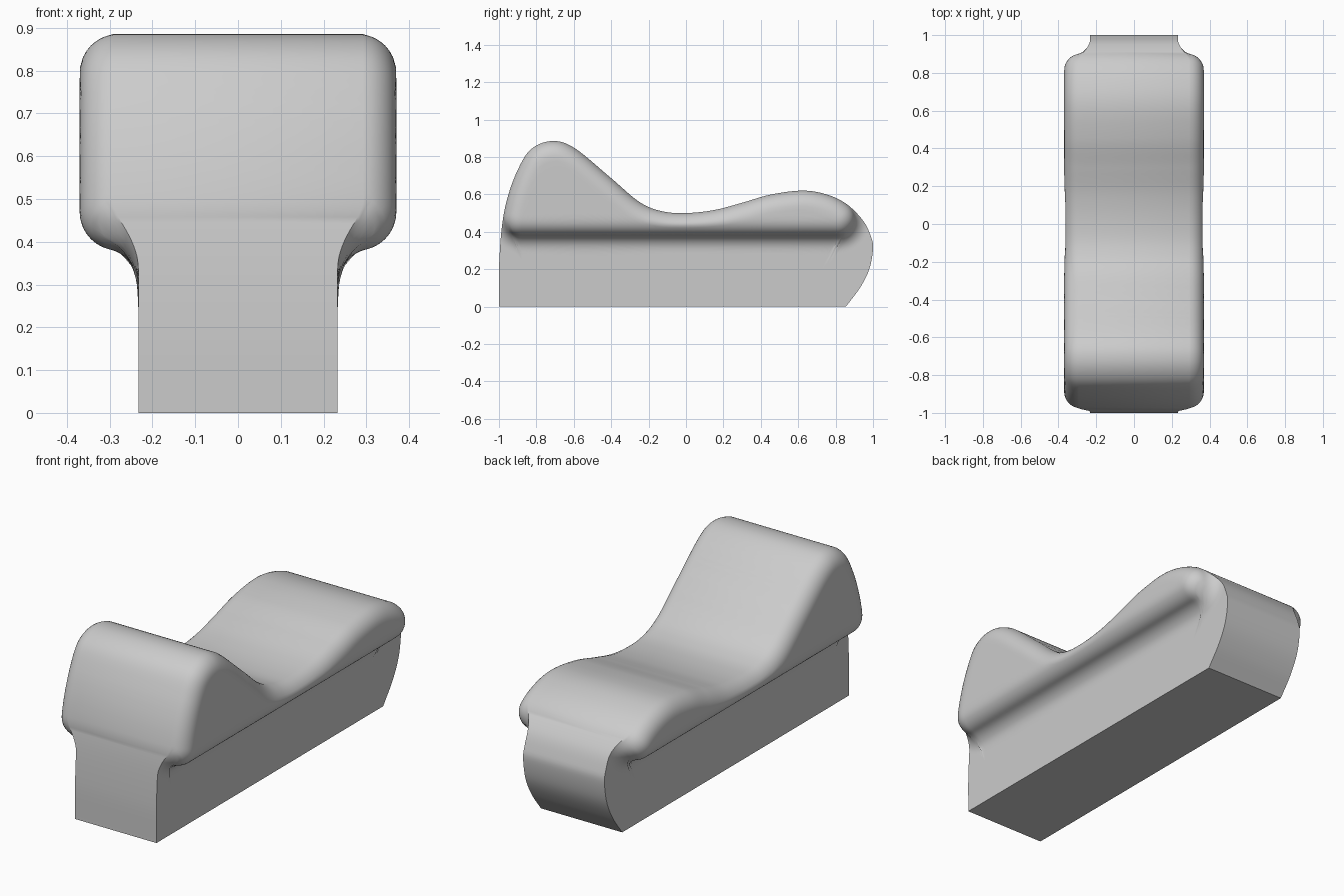
import bpy, bmesh, math
from mathutils import Vector, kdtree

cube = bpy.data.objects.get("Cube")
if cube:
    bpy.data.objects.remove(cube, do_unlink=True)

# Dimensions
STEM, HALF = 0.233, 0.37       # half widths of the stem and the overhanging pad
ROUND, COVE = 0.09, 0.085      # rounded pad rim, hollow fillet under it
LEDGE = 0.38                   # underside of the pad
COLS, ROWS, FINE = 220, 44, 240

# Side outline (y, z), from the front foot over the top to the back foot
OUTLINE = [(-1, 0), (-1, .2), (-.985, .42), (-.955, .58), (-.9, .73),
           (-.83, .84), (-.72, .885), (-.6, .85), (-.41, .695), (-.25, .56),
           (-.13, .51), (0, .5), (.15, .516), (.3, .555), (.45, .598),
           (.62, .62), (.75, .6), (.86, .547), (.95, .455), (.99, .37),
           (1, .31), (.98, .2), (.93, .1), (.855, 0)]


def smooth_curve(points, steps):
    """Cubic curve through all the points."""
    p = [Vector(q) for q in points]
    p = [2 * p[0] - p[1]] + p + [2 * p[-1] - p[-2]]
    out = []
    for a, b, c, d in zip(p, p[1:], p[2:], p[3:]):
        for k in range(steps):
            t = k / steps
            out.append(b + (c - a) * t / 2 + (2 * a - 5 * b + 4 * c - d) * t * t / 2
                       + (3 * b - a - 3 * c + d) * t ** 3 / 2)
    return out + [p[-2]]


def resample(keys, items, count):
    """Pick evenly spaced items along rising keys, with linear blending."""
    out, j = [], 0
    for i in range(count + 1):
        goal = keys[-1] * i / count
        while j < len(keys) - 2 and keys[j + 1] < goal:
            j += 1
        span = keys[j + 1] - keys[j]
        f = min(1, (goal - keys[j]) / span) if span > 1e-9 else 0
        out.append(items[j].lerp(items[j + 1], f))
    return out


def running_length(items):
    total = [0.0]
    for a, b in zip(items, items[1:]):
        total.append(total[-1] + (b - a).length)
    return total


dense = smooth_curve(OUTLINE, 150)
tree = kdtree.KDTree(len(dense))
for i, p in enumerate(dense):
    tree.insert((p.x, p.y, 0), i)
tree.balance()


def nearest(p):
    co, _, dist = tree.find((p.x, p.y, 0))
    return Vector((co.x, co.y)), dist


# Centres of the rounded pad corners, one at each end
corners = []
for side in (-1, 1):
    c = Vector((side, LEDGE + ROUND))
    c.x = side * 0.93
    while nearest(c)[1] < ROUND:
        c.x -= side * 0.002
    n = (nearest(c)[0] - c).normalized()
    corners.append((side, c, Vector((side * n.y, -side * n.x))))


def pad_depth(p):
    """How far a point of the side lies inside the pad outline."""
    for side, c, tangent in corners:
        d = p - c
        if side * d.x > 0 and d.dot(tangent) > 0:
            return ROUND - d.length
    return min(nearest(p)[1], p.y - LEDGE)


RISE = math.sqrt((ROUND + COVE) ** 2 - (STEM + COVE - HALF + ROUND) ** 2)
COVE_S = ROUND - RISE
JOIN = ROUND - RISE * ROUND / (ROUND + COVE)


def half_width(p):
    s = pad_depth(p)
    if s >= ROUND:
        return HALF
    if s >= JOIN:
        return HALF - ROUND + math.sqrt(ROUND ** 2 - (ROUND - s) ** 2)
    if s > COVE_S:
        return STEM + COVE - math.sqrt(COVE ** 2 - (s - COVE_S) ** 2)
    return STEM


# Rows of side points run from the outline down to the flat foot
top = resample(running_length(dense), dense, COLS)
columns = []
for i, p in enumerate(top):
    foot = Vector((-1 + (1 + OUTLINE[-1][0]) * i / COLS, 0))
    line = []
    for k in range(FINE + 1):
        q = p.lerp(foot, (k / FINE) ** 1.6)
        line.append(Vector((half_width(q), q.x, q.y)))
    weighted = [Vector((v.x * 3, v.y, v.z)) for v in line]
    columns.append(resample(running_length(weighted), line, ROWS))

# Mirrored sides joined across the top and the foot
bm = bmesh.new()
halves = [[[bm.verts.new((s * v.x, v.y, v.z)) for v in col] for col in columns]
          for s in (1, -1)]
for half in halves:
    for a, b in zip(half, half[1:]):
        for k in range(ROWS):
            bm.faces.new((a[k], a[k + 1], b[k + 1], b[k]))
left, right = halves
for i in range(COLS):
    for k in (0, ROWS):
        bm.faces.new((left[i][k], left[i + 1][k], right[i + 1][k], right[i][k]))
bmesh.ops.remove_doubles(bm, verts=bm.verts, dist=0.0001)
bmesh.ops.dissolve_degenerate(bm, edges=bm.edges, dist=0.0001)
bmesh.ops.recalc_face_normals(bm, faces=bm.faces)

mesh = bpy.data.meshes.new("contoured_rest")
bm.to_mesh(mesh)
bm.free()
rest = bpy.data.objects.new("contoured_rest", mesh)
bpy.context.scene.collection.objects.link(rest)

# Plain grey
grey = bpy.data.materials.new("light_grey")
grey.use_nodes = True
colour = (0.6, 0.6, 0.6, 1)
grey.diffuse_color = colour
grey.node_tree.nodes["Principled BSDF"].inputs["Base Color"].default_value = colour
mesh.materials.append(grey)

bpy.ops.object.select_all(action="DESELECT")
rest.select_set(True)
bpy.context.view_layer.objects.active = rest
bpy.ops.object.shade_smooth_by_angle(angle=math.radians(35))
